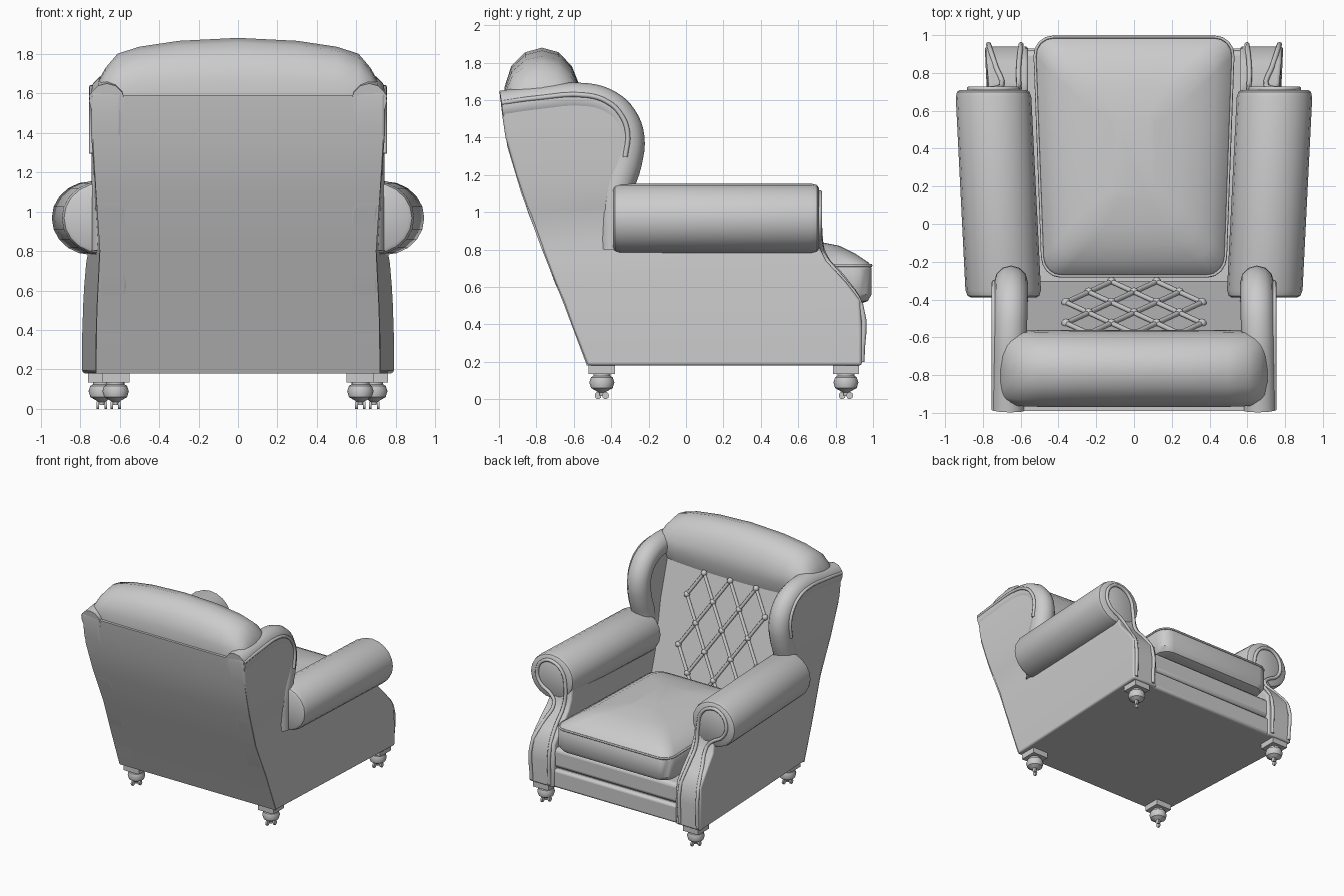
import bpy, bmesh, math
from mathutils import Vector

cube = bpy.data.objects.get("Cube")
if cube:
    bpy.data.objects.remove(cube, do_unlink=True)


def finish(name, bm, bevel=0):
    bmesh.ops.recalc_face_normals(bm, faces=bm.faces)
    mesh = bpy.data.meshes.new(name)
    bm.to_mesh(mesh)
    bm.free()
    obj = bpy.data.objects.new(name, mesh)
    bpy.context.collection.objects.link(obj)
    if bevel:
        mod = obj.modifiers.new("soft_edges", "BEVEL")
        mod.width, mod.segments, mod.limit_method = bevel, 3, "ANGLE"
        mod.angle_limit = math.radians(50)
    return obj


def loft(name, rings, bevel=0):
    """Skin closed rings of points and cap both ends."""
    bm = bmesh.new()
    rows = [[bm.verts.new(p) for p in ring] for ring in rings]
    n = len(rows[0])
    for a, b in zip(rows, rows[1:]):
        for i in range(n):
            j = (i + 1) % n
            bm.faces.new((a[i], a[j], b[j], b[i]))
    bm.faces.new(rows[0])
    bm.faces.new(rows[-1])
    return finish(name, bm, bevel)


def box(name, lo, hi, bevel=0):
    rings = [[(lo[0], lo[1], z), (hi[0], lo[1], z), (hi[0], hi[1], z), (lo[0], hi[1], z)]
             for z in (lo[2], hi[2])]
    return loft(name, rings, bevel)


def tube(name, paths, radius, smooth=True, res=3):
    """Round piping along one or more paths."""
    cu = bpy.data.curves.new(name, "CURVE")
    cu.dimensions = "3D"
    cu.bevel_depth, cu.bevel_resolution, cu.use_fill_caps = radius, res, True
    cu.resolution_u = 4
    for pts in paths:
        if smooth:
            sp = cu.splines.new("BEZIER")
            sp.bezier_points.add(len(pts) - 1)
            for bp, p in zip(sp.bezier_points, pts):
                bp.co = p
                bp.handle_left_type = bp.handle_right_type = "AUTO"
        else:
            sp = cu.splines.new("POLY")
            sp.points.add(len(pts) - 1)
            for sp_pt, p in zip(sp.points, pts):
                sp_pt.co = (*p, 1)
    obj = bpy.data.objects.new(name, cu)
    bpy.context.collection.objects.link(obj)
    return obj


def lathe(name, profile, x, y, n=16):
    return loft(name, [[(x + r * math.cos(2 * math.pi * i / n), y + r * math.sin(2 * math.pi * i / n), z)
                        for i in range(n)] for z, r in profile])


def inner_back(z):
    return -0.59 + (1.475 - z) * 0.294


# Back shell: rear height curve and half width
rear = [(0.18, -0.53, 0.72), (0.5, -0.65, 0.715), (0.8, -0.77, 0.70), (1.1, -0.88, 0.72),
        (1.35, -0.955, 0.735), (1.59, -0.99, 0.735)]
loft("back_shell", [[(-w, yb, z), (w, yb, z), (0.6, inner_back(z), z), (-0.6, inner_back(z), z)]
                    for z, yb, w in rear])

# Seat base and front rails
box("seat_base", (-0.6, -0.5, 0.18), (0.6, 0.89, 0.5))
box("lower_front_rail", (-0.6, 0.7, 0.18), (0.6, 0.93, 0.33), 0.02)
box("upper_front_rail", (-0.6, 0.7, 0.34), (0.6, 0.92, 0.5), 0.03)

# Head roll across the top of the back
head = [(-0.97, 1.58), (-0.97, 1.67), (-0.935, 1.78), (-0.86, 1.855), (-0.77, 1.88), (-0.68, 1.855),
        (-0.61, 1.78), (-0.57, 1.68), (-0.56, 1.58), (-0.6, 1.45), (-0.8, 1.45)]
half = [(0, 1.88, 1), (0.3, 1.865, 1), (0.5, 1.835, 0.99), (0.61, 1.8, 0.97), (0.67, 1.73, 0.9), (0.71, 1.66, 0.75)]
stations = [(-x, t, k) for x, t, k in reversed(half[1:])] + half
loft("head_roll", [[(x, -0.77 + (y + 0.77) * k, 1.58 + (z - 1.58) * (t - 1.58) / 0.3) for y, z in head]
                   for x, t, k in stations])


# Seat cushion: crowned and narrower toward the back
def cushion_ring(z, inset, corner=0.1, n=5):
    pts = []
    hx, hy = 0.53 - inset, 0.635 - inset
    r = min(corner, hx * 0.4)
    for q, (sx, sy) in enumerate(((1, 1), (-1, 1), (-1, -1), (1, -1))):
        for i in range(n):
            a = math.pi / 2 * (q + i / (n - 1))
            x = sx * (hx - r) + r * math.cos(a)
            y = sy * (hy - r) + r * math.sin(a)
            pts.append((x * (0.955 + 0.07 * y), y + 0.357, z))
    return pts


loft("seat_cushion", [cushion_ring(z, d) for z, d in
                      ((0.51, 0.06), (0.525, 0.02), (0.56, 0), (0.7, 0), (0.73, 0.015),
                       (0.78, 0.09), (0.82, 0.17), (0.84, 0.27), (0.865, 0.42))])
tube("cushion_piping", [cushion_ring(0.715, 0.002) + cushion_ring(0.715, 0.002)[:1]], 0.008, False, 1)

# Tufted diamonds and buttons on the inner back
buttons = []
for row in range(6):
    z = 1.475 - 0.187 * row
    xs = (-0.24, 0, 0.24) if row % 2 == 0 else (-0.36, -0.12, 0.12, 0.36)
    if row == 5:
        xs = (-0.12, 0.12)
    buttons.append([Vector((x, inner_back(z) + 0.01, z)) for x in xs])
seams = [(a, b) for up, low in zip(buttons, buttons[1:]) for a in up for b in low if abs(a.x - b.x) < 0.13]
tube("tufting_seams", seams, 0.014, False, 1)
bm = bmesh.new()
for p in sum(buttons, []):
    made = bmesh.ops.create_uvsphere(bm, u_segments=10, v_segments=6, radius=0.024)
    bmesh.ops.translate(bm, verts=made["verts"], vec=p)
finish("tufting_buttons", bm)

# Side panels: height, rear y, front y, inner x, outer x at rear and front
panel = [(0.18, -0.53, 0.94, 0.56, 0.72, 0.79), (0.38, -0.605, 0.94, 0.56, 0.72, 0.79),
         (0.53, -0.66, 0.93, 0.56, 0.715, 0.785), (0.62, -0.7, 0.86, 0.56, 0.71, 0.78),
         (0.74, -0.745, 0.75, 0.56, 0.705, 0.77), (0.82, -0.775, 0.71, 0.56, 0.70, 0.755),
         (1.0, -0.845, 0.68, 0.57, 0.71, 0.74), (1.03, -0.855, -0.34, 0.58, 0.715, 0.73),
         (1.2, -0.91, -0.34, 0.59, 0.73, 0.73), (1.4, -0.965, -0.31, 0.59, 0.745, 0.735),
         (1.5, -0.98, -0.34, 0.59, 0.745, 0.735), (1.58, -0.99, -0.43, 0.59, 0.745, 0.735),
         (1.61, -0.99, -0.55, 0.59, 0.745, 0.74)]
wing_path = [(-0.985, 1.56), (-0.8, 1.585), (-0.53, 1.6), (-0.42, 1.565), (-0.35, 1.5),
             (-0.312, 1.4), (-0.325, 1.27), (-0.37, 1.12), (-0.38, 0.8)]
facing_path = [(0.765, 0.94, 0.2), (0.765, 0.935, 0.5), (0.73, 0.83, 0.65), (0.7, 0.735, 0.77),
               (0.73, 0.72, 0.82), (0.845, 0.715, 0.9), (0.87, 0.715, 1.0), (0.81, 0.715, 1.09),
               (0.72, 0.715, 1.1), (0.64, 0.715, 1.04), (0.61, 0.715, 0.92), (0.61, 0.74, 0.77),
               (0.61, 0.84, 0.65), (0.6, 0.935, 0.5), (0.6, 0.94, 0.2)]
foot_profile = [(0.14, 0.045), (0.125, 0.045), (0.117, 0.058), (0.09, 0.067), (0.06, 0.058),
                (0.047, 0.035), (0.035, 0.014), (0.02, 0.012)]

for side, s in (("left", 1), ("right", -1)):
    loft(side + "_side_panel", [[(s * xi, yb, z), (s * xb, yb, z), (s * xf, yf, z), (s * xi, yf, z)]
                                for z, yb, yf, xi, xb, xf in panel], 0.015)
    # Rolled wing edge with piping
    tube(side + "_wing_roll", [[(s * (0.645 - 0.02 * y), y, z) for y, z in wing_path]], 0.09, True, 4)
    tube(side + "_wing_piping", [[(s * 0.742, y, z + 0.025) for y, z in wing_path[:-2]]], 0.013, True, 2)

    # Arm roll, slightly splayed toward the front
    rings = []
    for y, k in ((-0.39, 0.86), (-0.38, 0.95), (-0.35, 1), (0.67, 1), (0.7, 0.96), (0.71, 0.88)):
        cx = 0.71 + 0.05 * y
        rings.append([(s * (cx + 0.2 * k * math.cos(i * math.pi / 10)), y,
                       0.967 + 0.187 * k * math.sin(i * math.pi / 10)) for i in range(20)])
    loft(side + "_arm_roll", rings)
    tube(side + "_arm_facing_piping", [[(s * x, y, z) for x, y, z in facing_path]], 0.014, True, 2)

    # Turned feet with small casters
    for end, x, y in (("front", 0.69, 0.855), ("rear", 0.62, -0.45)):
        name = side + "_" + end
        box(name + "_foot_plate", (s * x - 0.07, y - 0.07, 0.135), (s * x + 0.07, y + 0.07, 0.185))
        lathe(name + "_foot", foot_profile, s * x, y)
        for d in (-0.02, 0.02):
            wheel = [[(s * x + w, y + d + 0.018 * math.cos(i * math.pi / 5),
                       0.02 + 0.02 * math.sin(i * math.pi / 5)) for i in range(10)]
                     for w in (d - 0.007, d + 0.007)]
            loft(name + "_caster", wheel)

# Smooth shading with crisp edges
bpy.ops.object.select_all(action="DESELECT")
for obj in bpy.context.scene.objects:
    if obj.type == "MESH":
        obj.select_set(True)
        bpy.context.view_layer.objects.active = obj
bpy.ops.object.shade_smooth_by_angle(angle=math.radians(35))
